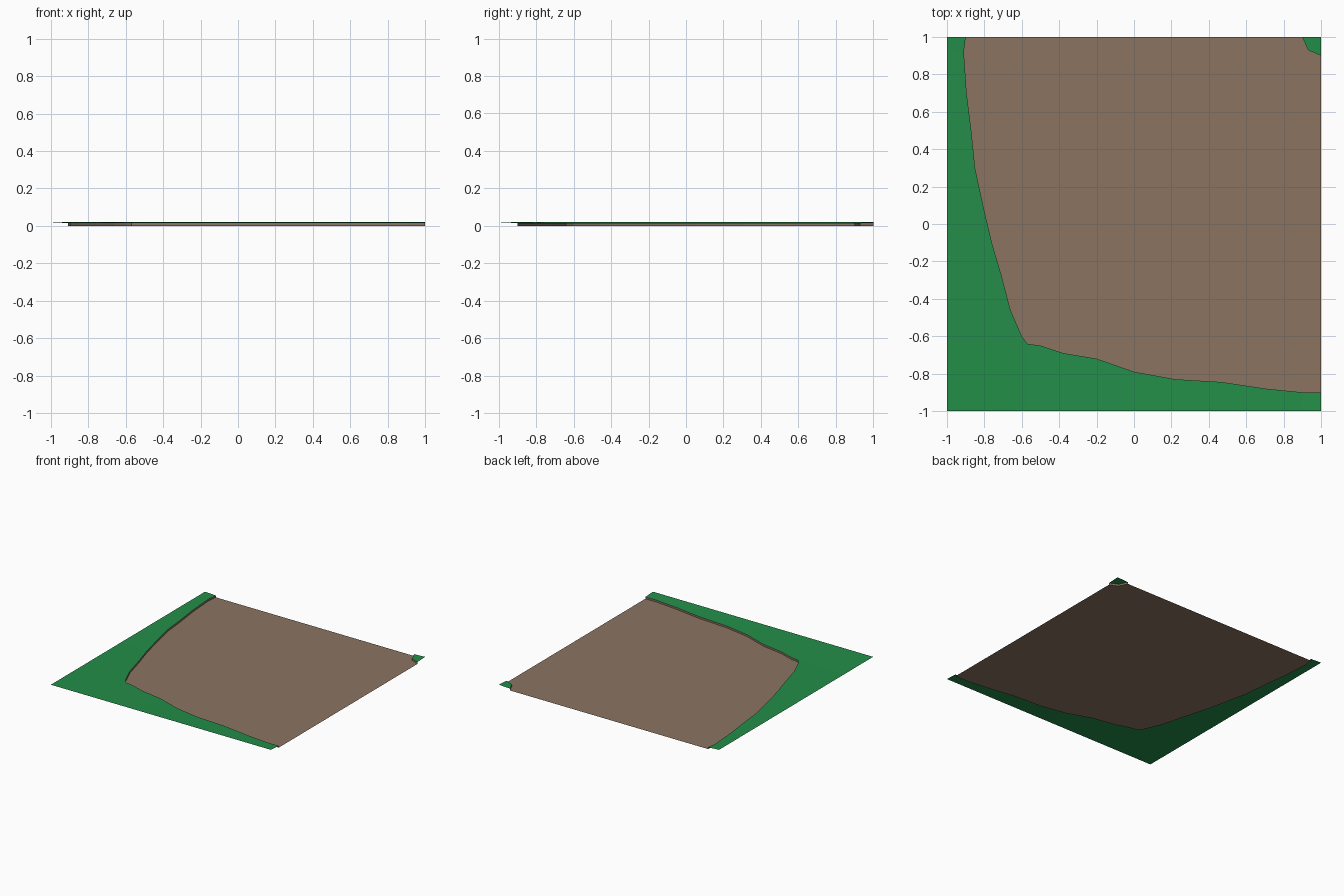
import bpy, bmesh

if "Cube" in bpy.data.objects:
    bpy.data.objects.remove(bpy.data.objects["Cube"])

TOP, LIP = 0.02, 0.015   # grass height at the tile rim and at the bank lip


def material(name, rgb):
    m = bpy.data.materials.new(name)
    m.diffuse_color = (*rgb, 1)
    m.use_nodes = True
    m.node_tree.nodes["Principled BSDF"].inputs["Base Color"].default_value = m.diffuse_color
    return m


GRASS = material("grass_green", (0.017, 0.27, 0.066))
DIRT = material("dirt_brown", (0.26, 0.175, 0.12))

# Edge of the dirt: left side from the back, round the front corner, to the right
left = [(-0.90, 1), (-0.91, 0.92), (-0.895, 0.7), (-0.87, 0.5), (-0.85, 0.3),
        (-0.80, 0.07), (-0.76, -0.10), (-0.71, -0.27), (-0.66, -0.46),
        (-0.60, -0.60), (-0.57, -0.64)]
front = [(-0.50, -0.65), (-0.38, -0.69), (-0.20, -0.72), (0, -0.79),
         (0.22, -0.83), (0.47, -0.845), (0.70, -0.88), (0.90, -0.90), (1, -0.90)]
edge = left + front
corner = [(1, 0.90), (0.93, 0.93), (0.90, 1)]


def make(name, polys, mat):
    """Build an open sheet from 3D polygons and weld its seams."""
    bm = bmesh.new()
    for p in polys:
        bm.faces.new([bm.verts.new(c) for c in p])
    bmesh.ops.remove_doubles(bm, verts=bm.verts, dist=1e-5)
    bmesh.ops.triangulate(bm, faces=[f for f in bm.faces if len(f.verts) > 4])
    me = bpy.data.meshes.new(name)
    bm.to_mesh(me)
    bm.free()
    me.materials.append(mat)
    ob = bpy.data.objects.new(name, me)
    bpy.context.collection.objects.link(ob)
    return ob


def strip(a, b):
    """Quads joining two matching rows of points."""
    return [(a[i], b[i], b[i + 1], a[i + 1]) for i in range(len(a) - 1)]


def at(points, z):
    return [(x, y, z) for x, y in points]


# Dirt floor
make("dirt_floor", [at(edge + corner, 0)], DIRT)

# Grass border, sloping slightly down towards the dirt
rim_left = [(-1, y) for x, y in left]
front_row = [left[-1]] + front
rim_front = [(x, -1) for x, y in front_row]
polys = strip(at(left, LIP), at(rim_left, TOP))
polys += strip(at(front_row, LIP), at(rim_front, TOP))
polys.append([(*left[-1], LIP), (*rim_left[-1], TOP), (-1, -1, TOP), (*rim_front[0], TOP)])
make("grass_border", polys, GRASS)

# Small grass patch in the far corner
make("grass_corner", [[(1, 1, TOP)] + at(corner[::-1], LIP)], GRASS)

# Earth banks between the grass and the floor
make("earth_bank", strip(at(edge, 0), at(edge, LIP)), DIRT)
make("earth_bank_corner", strip(at(corner, 0), at(corner, LIP)), DIRT)
